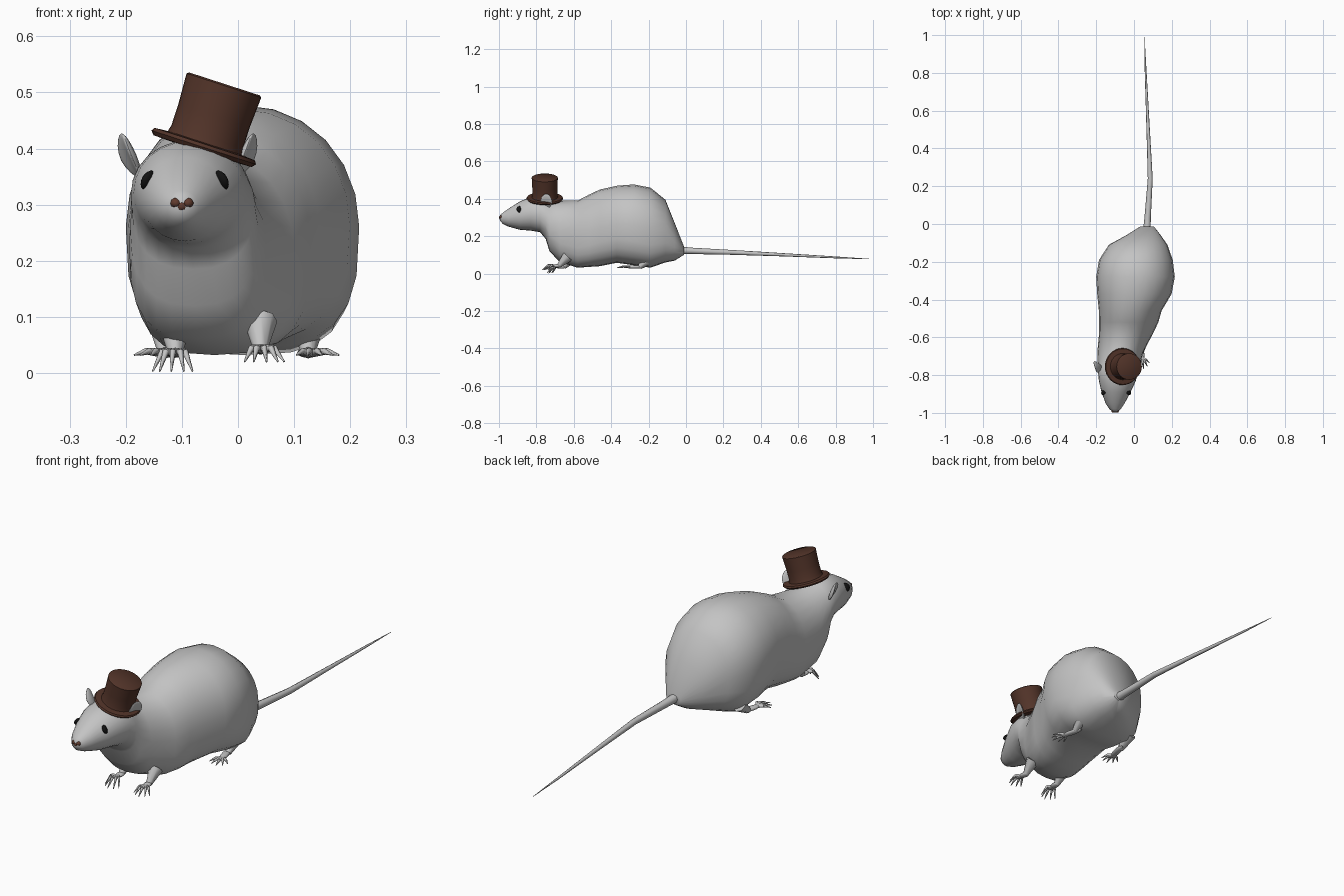
import bpy, bmesh, math
from mathutils import Vector, Matrix

if "Cube" in bpy.data.objects:
    bpy.data.objects.remove(bpy.data.objects["Cube"])


def material(name, rgb):
    m = bpy.data.materials.new(name)
    m.diffuse_color = (*rgb, 1)
    m.use_nodes = True
    m.node_tree.nodes["Principled BSDF"].inputs["Base Color"].default_value = m.diffuse_color
    return m


FUR = material("pale grey", (0.55, 0.55, 0.55))
BROWN = material("dark brown", (0.085, 0.034, 0.022))
BLACK = material("black", (0.006, 0.006, 0.006))
NOSE = material("nose brown", (0.12, 0.045, 0.028))


def finish(name, bm, mat, angle=60):
    bmesh.ops.recalc_face_normals(bm, faces=bm.faces)
    me = bpy.data.meshes.new(name)
    bm.to_mesh(me)
    bm.free()
    me.materials.append(mat)
    ob = bpy.data.objects.new(name, me)
    bpy.context.collection.objects.link(ob)
    bpy.ops.object.select_all(action='DESELECT')
    ob.select_set(True)
    bpy.context.view_layer.objects.active = ob
    bpy.ops.object.shade_smooth_by_angle(angle=math.radians(angle))
    return ob


def loft(bm, rings):
    """Skin a list of point rings and cap both ends."""
    vs = [[bm.verts.new(p) for p in r] for r in rings]
    n = len(vs[0])
    for a, b in zip(vs, vs[1:]):
        for i in range(n):
            j = (i + 1) % n
            bm.faces.new((a[i], a[j], b[j], b[i]))
    bm.faces.new(vs[0])
    bm.faces.new(vs[-1])


def ball(bm, loc, scale, rot=Matrix(), u=14, v=9):
    m = Matrix.Translation(loc) @ rot @ Matrix.Diagonal((*scale, 1))
    bmesh.ops.create_uvsphere(bm, u_segments=u, v_segments=v, radius=1, matrix=m)


def limb(bm, a, b, r1, r2, sides=6):
    a, b = Vector(a), Vector(b)
    rot = (b - a).to_track_quat('Z', 'Y').to_matrix().to_4x4()
    bmesh.ops.create_cone(bm, cap_ends=True, segments=sides, radius1=r1, radius2=r2,
                          depth=(b - a).length,
                          matrix=Matrix.Translation((a + b) / 2) @ rot)


# Body and head: y, centre x, half width, bottom z, top z, lower squareness
SECTIONS = [
    (-0.995, -.100, .012, .285, .312, 2), (-0.98, -.100, .030, .266, .325, 2),
    (-0.95, -.100, .050, .252, .347, 2), (-0.89, -.095, .077, .235, .385, 2),
    (-0.83, -.088, .098, .230, .412, 2), (-0.78, -.085, .106, .222, .415, 2.2),
    (-0.75, -.080, .110, .185, .408, 2.4), (-0.73, -.078, .114, .120, .400, 2.6),
    (-0.675, -.072, .122, .062, .390, 2.8), (-0.58, -.042, .143, .032, .390, 3),
    (-0.52, -.028, .157, .036, .422, 3), (-0.46, -.020, .166, .040, .450, 2.8),
    (-0.37, .002, .197, .058, .470, 2.8), (-0.28, .008, .208, .045, .477, 3),
    (-0.19, .010, .195, .032, .460, 3.2), (-0.11, .022, .155, .060, .395, 2.8),
    (-0.06, .050, .092, .070, .270, 2.2), (-0.012, .070, .035, .100, .148, 2),
]


def section(y, cx, hw, zb, zt, low, n=24):
    pts, zc, hh = [], (zb + zt) / 2, (zt - zb) / 2
    for i in range(n):
        a = 2 * math.pi * i / n
        c, s = math.cos(a), math.sin(a)
        e = 2 / (low if s < 0 else 2.05)
        pts.append((cx + hw * math.copysign(abs(c) ** e, c), y,
                    zc + hh * math.copysign(abs(s) ** e, s)))
    return pts


bm = bmesh.new()
loft(bm, [section(*s) for s in SECTIONS])
finish("body_and_head", bm, FUR)

# Tail
bm = bmesh.new()
rings = []
for x, y, z, r in [(.068, -.03, .125, .020), (.072, .03, .122, .017), (.086, .24, .114, .013),
                   (.075, .5, .102, .009), (.062, .8, .087, .005), (.055, .99, .078, .001)]:
    rings.append([(x + r * math.cos(k * math.pi / 4), y, z + r * math.sin(k * math.pi / 4))
                  for k in range(8)])
loft(bm, rings)
finish("tail", bm, FUR)


# Feet: flattened palm, ankle and fanned toes
def foot(name, x, y, z, palm, toe, heading, drop):
    bm = bmesh.new()
    d = lambda a: Vector((math.sin(a), -math.cos(a), 0))
    h = math.radians(heading)
    ball(bm, (x, y, z), (.016, palm, .009), Matrix.Rotation(h, 4, 'Z'), 10, 6)
    start = Vector((x, y, z)) + d(h) * palm * .6
    for k in range(5):
        spread = (k - 2) * math.radians(27)
        size = toe * (1 - .1 * abs(k - 2))
        mid = start + d(h + spread) * size * .5 + Vector((0, 0, .003))
        tip = start + d(h + spread * .85) * size - Vector((0, 0, drop))
        limb(bm, start, mid, .008, .006)
        limb(bm, mid, tip, .006, .0015)
    limb(bm, (x, y + palm * .4, z), (x, y + palm + .03, z + .05), .013, .03, 8)
    finish(name, bm, FUR)


foot("front_foot_left", -.112, -.665, .036, .028, .062, -5, .033)
foot("front_foot_right", .040, -.690, .042, .028, .062, 8, .022)
foot("hind_foot_left", -.130, -.270, .036, .055, .068, -14, .004)
foot("hind_foot_right", .125, -.270, .036, .055, .068, 14, .004)

# Ears: thin cupped discs leaning outwards
for side, name, loc in [(-1, "ear_left", (-.194, -.755, .385)), (1, "ear_right", (.014, -.745, .385))]:
    bm = bmesh.new()
    rot = Matrix.Rotation(side * math.radians(24), 4, 'Y') @ Matrix.Rotation(side * math.radians(-18), 4, 'Z')
    ball(bm, (0, 0, 0), (.008, .032, .044), u=16, v=10)
    for v in bm.verts:
        v.co.x += side * 9 * (v.co.y ** 2) - side * .004
        if v.co.z < 0:
            v.co.y *= 1 + v.co.z * 8
    bm.transform(Matrix.Translation(loc) @ rot)
    finish(name, bm, FUR)

# Eyes
for side, name in [(-1, "eye_left"), (1, "eye_right")]:
    bm = bmesh.new()
    rot = Matrix.Rotation(side * math.radians(32), 4, 'Z') @ Matrix.Rotation(side * math.radians(-25), 4, 'Y')
    ball(bm, (-.095 + side * .064, -.888, .343), (.010, .020, .019), rot)
    finish(name, bm, BLACK)

# Nose
bm = bmesh.new()
for dx, dz, r in [(-.011, .003, .010), (.011, .003, .010), (0, -.003, .010)]:
    ball(bm, (-.1 + dx, -.988, .300 + dz), (r, .011, r * .9), u=10, v=7)
finish("nose", bm, NOSE)

# Top hat: turned profile, tilted to one side
bm = bmesh.new()
PROFILE = [(.062, -.008), (.092, -.007), (.098, 0), (.094, .006), (.070, .008),
           (.067, .020), (.067, .060), (.070, .116), (.066, .119)]
N = 32
loft(bm, [[(r * math.cos(2 * math.pi * k / N), r * math.sin(2 * math.pi * k / N), z)
           for k in range(N)] for r, z in PROFILE])
bm.transform(Matrix.Translation((-.061, -.755, .402)) @ Matrix.Rotation(math.radians(18), 4, 'Y'))
finish("top_hat", bm, BROWN, 40)
